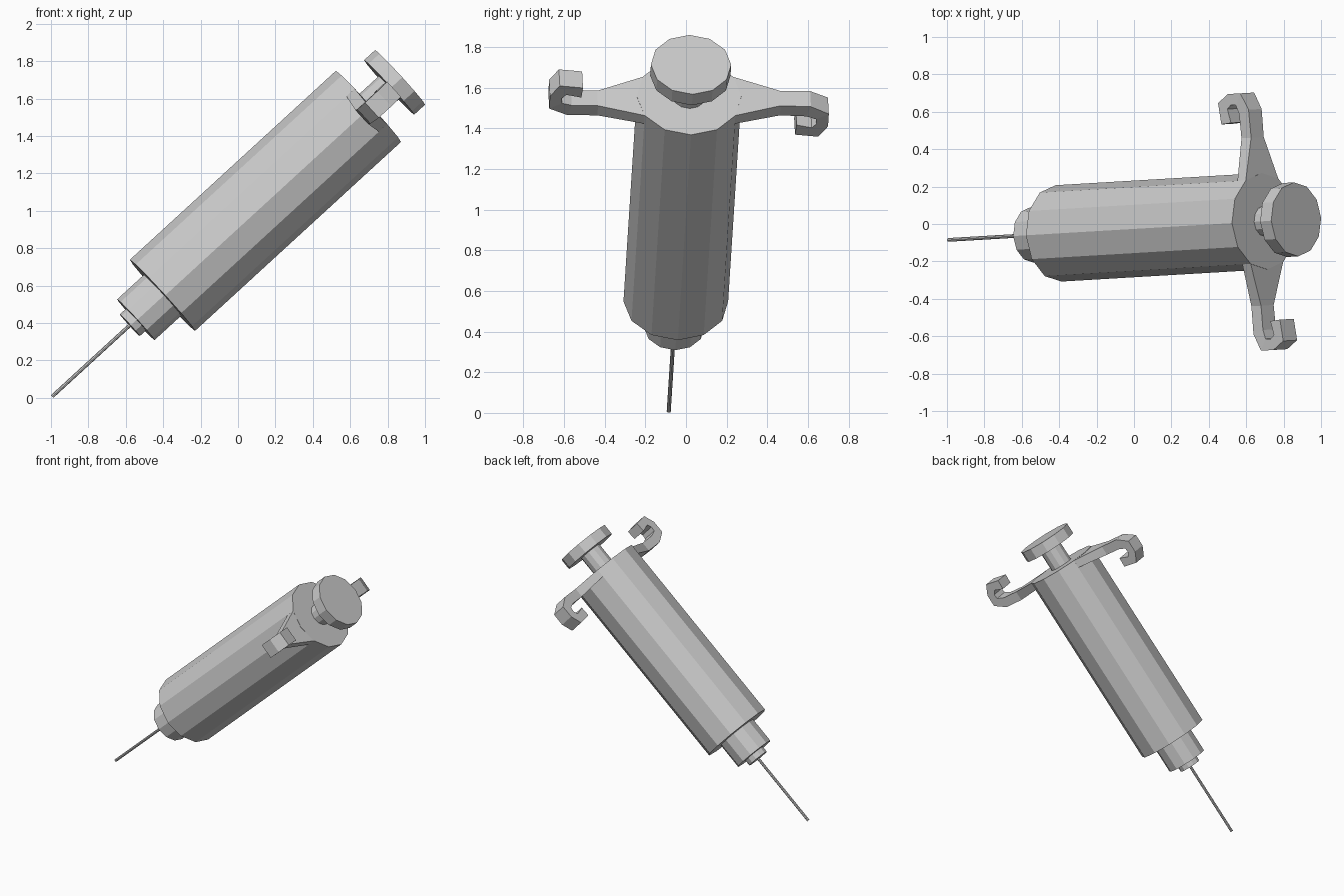
import bpy, bmesh
from mathutils import Matrix, Vector

if "Cube" in bpy.data.objects:
    bpy.data.objects.remove(bpy.data.objects["Cube"])

# Local frame: w runs along the syringe from needle tip to plunger, u along the grips
tip = Vector((-0.993, -0.085, 0.008))
w = Vector((0.736, 0.0435, 0.675)).normalized()
u = Vector((-0.059, 1, 0))
u = (u - w * u.dot(w)).normalized()
v = w.cross(u)
frame = Matrix.Translation(tip) @ Matrix((u, v, w)).transposed().to_4x4()


def add_object(name, bm):
    bmesh.ops.recalc_face_normals(bm, faces=bm.faces)
    mesh = bpy.data.meshes.new(name)
    bm.to_mesh(mesh)
    bm.free()
    ob = bpy.data.objects.new(name, mesh)
    ob.matrix_world = frame
    bpy.context.collection.objects.link(ob)


def cylinder(name, r, start, end, sides=12):
    bm = bmesh.new()
    bmesh.ops.create_cone(bm, cap_ends=True, segments=sides, radius1=r, radius2=r,
                          depth=end - start,
                          matrix=Matrix.Translation((0, 0, (start + end) / 2)))
    add_object(name, bm)


TOP = 2.296  # upper end of the barrel

# Round parts along the axis
cylinder("needle", 0.01, 0.0, 0.58, 8)
cylinder("needle_hub", 0.079, 0.563, 0.62)
cylinder("nozzle", 0.148, 0.607, 0.81)
cylinder("barrel", 0.258, 0.80, TOP)
cylinder("plunger_rod", 0.082, TOP - 0.02, 2.46)
cylinder("thumb_cap", 0.198, 2.446, 2.526)

# Finger grip sections: outer (u, w), inner (u, w), half width
grip = [
    ((0.45, -0.015), (0.45, -0.085), 0.05),
    ((0.60, -0.02), (0.58, -0.09), 0.052),
    ((0.69, -0.07), (0.628, -0.108), 0.055),
    ((0.69, -0.16), (0.632, -0.142), 0.055),
    ((0.645, -0.235), (0.61, -0.17), 0.055),
    ((0.53, -0.22), (0.535, -0.15), 0.055),
]


def finger_grip(name, side):
    # The second grip is the first turned half way round, so it hooks upward
    def place(p):
        return p if side > 0 else (-p[0], -0.10 - p[1])
    root = [(side * 0.223, 0.0), (side * 0.223, -0.06)]
    if side < 0:
        root.reverse()
    sections = [(root[0], root[1], 0.129)]
    sections += [(place(a), place(b), h) for a, b, h in grip]
    bm = bmesh.new()
    rings = [[bm.verts.new((p[0], y, TOP + p[1]))
              for p, y in ((a, -h), (a, h), (b, h), (b, -h))] for a, b, h in sections]
    for r0, r1 in zip(rings, rings[1:]):
        for i in range(4):
            j = (i + 1) % 4
            bm.faces.new((r0[i], r0[j], r1[j], r1[i]))
    bm.faces.new(rings[0])
    bm.faces.new(rings[-1])
    add_object(name, bm)


finger_grip("finger_grip_lower_hook", 1)
finger_grip("finger_grip_upper_hook", -1)
